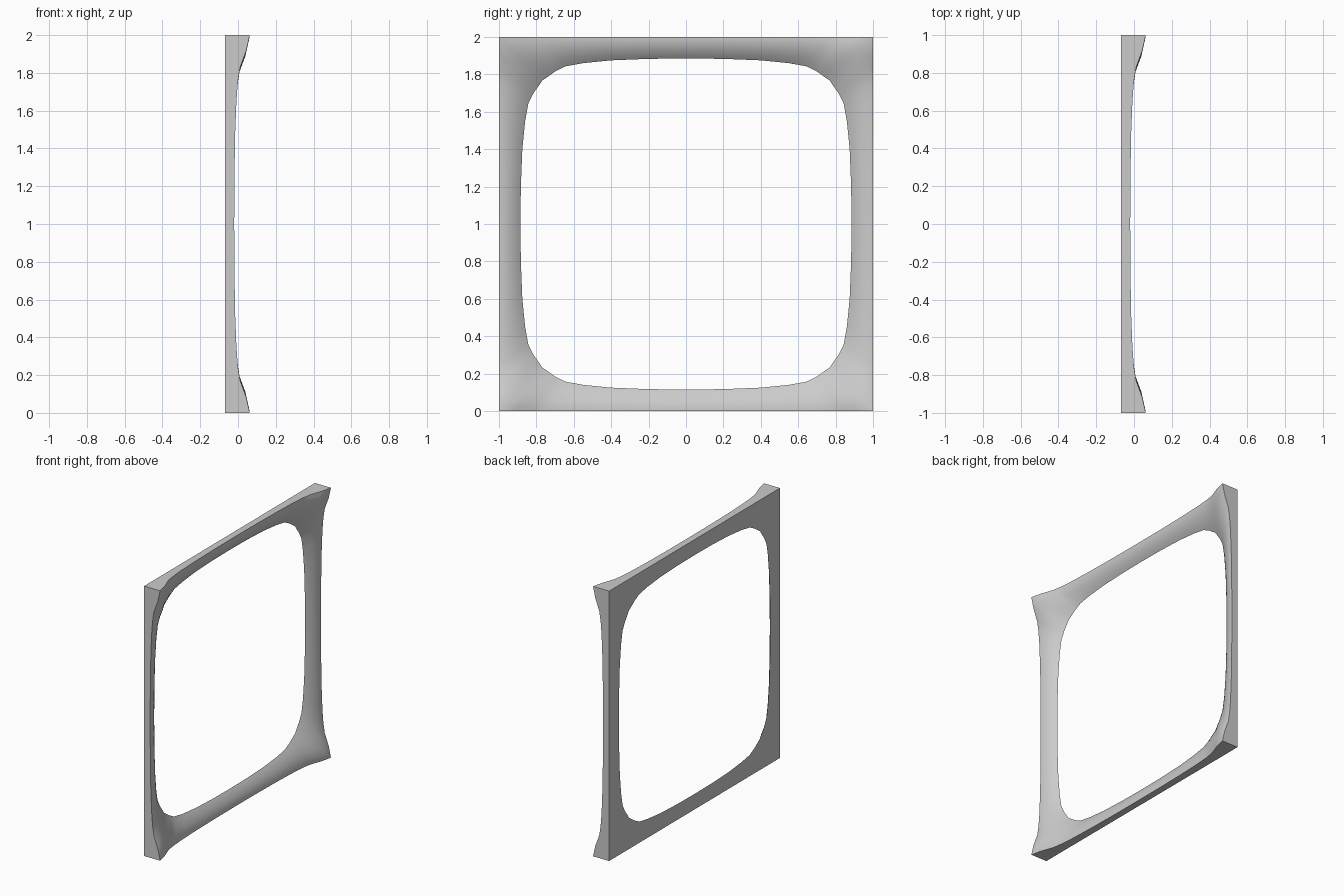
import bpy, bmesh
from math import radians
from mathutils import Matrix, Vector

cube = bpy.data.objects.get("Cube")
if cube:
    bpy.data.objects.remove(cube, do_unlink=True)

BACK = -0.07
STEPS = 10

# Half of one side, from its middle to its corner:
# (opening along, opening across, outer edge along, outer edge height)
HALF = [
    (0.0, 0.885, 0.0, -0.02),
    (0.2, 0.883, 0.24, -0.019),
    (0.4, 0.875, 0.48, -0.015),
    (0.55, 0.86, 0.66, -0.008),
    (0.645, 0.843, 0.76, 0.0),
    (0.7, 0.815, 0.83, 0.011),
    (0.735, 0.79, 0.92, 0.044),
    (0.768, 0.768, 1.0, 0.062),
]
side = [(-a, b, -c, h) for a, b, c, h in HALF[:0:-1]] + HALF


def section(a, b, c, h):
    """Closed section: carved surface from the opening out, then the back edge."""
    fall = 2.1 - 0.5 * abs(c) ** 4
    points = []
    for i in range(STEPS + 1):
        s = i / STEPS
        rise = 1 - (1 - s) ** fall
        points.append(Vector((BACK + (h - BACK) * rise,
                              a + (c - a) * s, b + (1 - b) * s)))
    points.append(Vector((BACK, c, 1)))
    return points


# Frame: one side repeated by quarter turns
bm = bmesh.new()
for turn in range(4):
    spin = Matrix.Translation((0, 0, 1)) @ Matrix.Rotation(radians(90 * turn), 4, 'X')
    rings = [[bm.verts.new(spin @ p) for p in section(*row)] for row in side]
    for r0, r1 in zip(rings, rings[1:]):
        for i in range(len(r0)):
            j = (i + 1) % len(r0)
            bm.faces.new((r0[i], r0[j], r1[j], r1[i]))
bmesh.ops.remove_doubles(bm, verts=bm.verts, dist=0.0005)
bmesh.ops.recalc_face_normals(bm, faces=bm.faces)

mesh = bpy.data.meshes.new("square_frame")
bm.to_mesh(mesh)
bm.free()
frame = bpy.data.objects.new("square_frame", mesh)
bpy.context.collection.objects.link(frame)

# Plain grey
grey = bpy.data.materials.new("plain grey")
grey.use_nodes = True
colour = (0.6, 0.6, 0.6, 1)
grey.diffuse_color = colour
grey.node_tree.nodes["Principled BSDF"].inputs["Base Color"].default_value = colour
mesh.materials.append(grey)

# Smooth carved surface with crisp rims
bpy.ops.object.select_all(action='DESELECT')
frame.select_set(True)
bpy.context.view_layer.objects.active = frame
bpy.ops.object.shade_smooth_by_angle(angle=radians(35))
